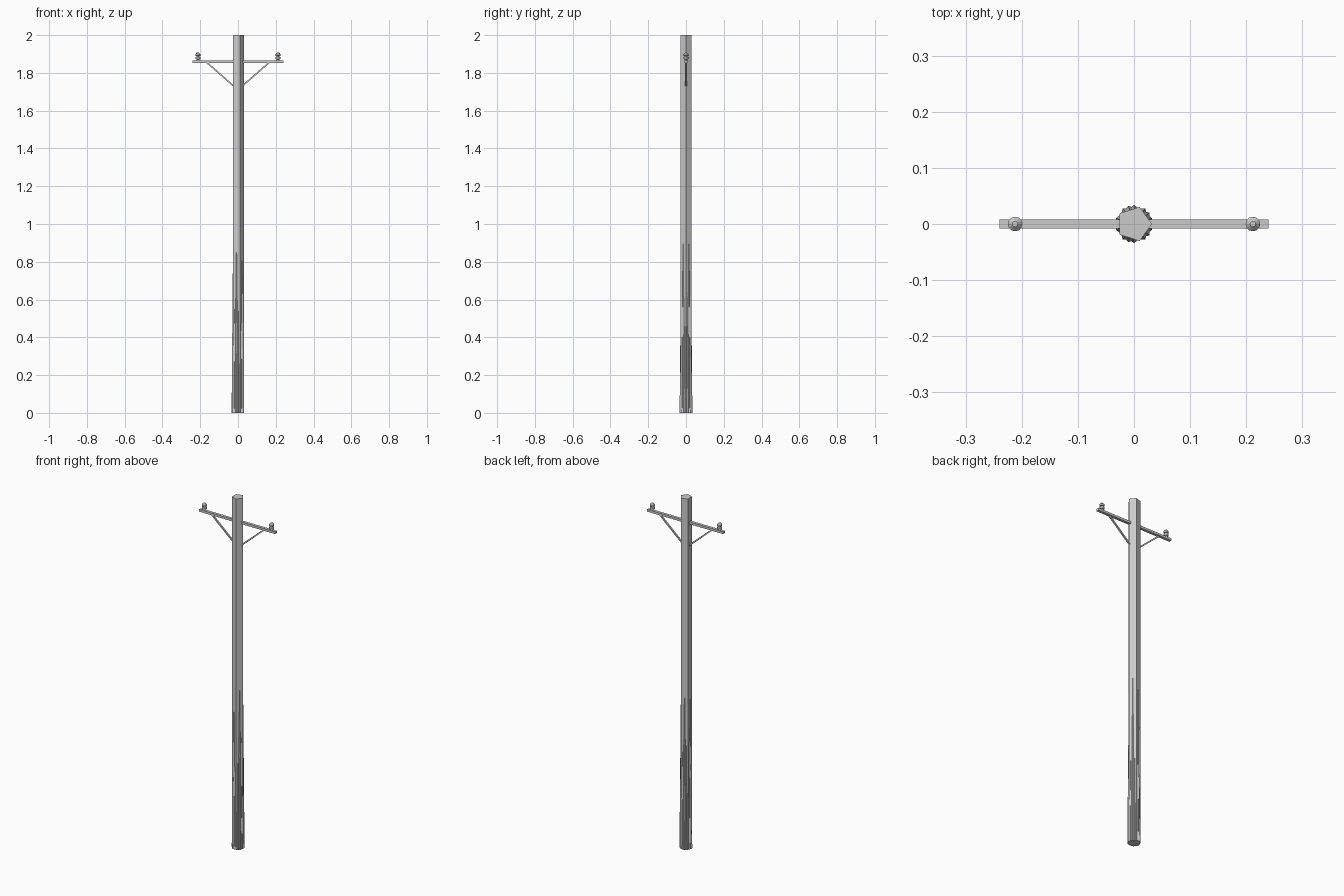
import bpy, bmesh, math
from mathutils import Vector

if "Cube" in bpy.data.objects:
    bpy.data.objects.remove(bpy.data.objects["Cube"])


def make(name, bm):
    bmesh.ops.recalc_face_normals(bm, faces=bm.faces)
    me = bpy.data.meshes.new(name)
    bm.to_mesh(me)
    bm.free()
    ob = bpy.data.objects.new(name, me)
    bpy.context.collection.objects.link(ob)
    return ob


def lathe(name, profile, sides, turn=0.0, loc=(0, 0, 0)):
    # stack of polygon rings given as (radius, z), capped at both ends
    bm = bmesh.new()
    rings = []
    for r, z in profile:
        rings.append([bm.verts.new((r * math.cos(turn + math.tau * i / sides),
                                    r * math.sin(turn + math.tau * i / sides), z))
                      for i in range(sides)])
    for a, b in zip(rings, rings[1:]):
        for i in range(sides):
            j = (i + 1) % sides
            bm.faces.new((a[i], a[j], b[j], b[i]))
    bm.faces.new(rings[0])
    bm.faces.new(rings[-1])
    ob = make(name, bm)
    ob.location = loc
    return ob


def beam(name, a, b, width, depth):
    # box running between two points, depth measured along y
    a, b = Vector(a), Vector(b)
    bm = bmesh.new()
    bmesh.ops.create_cube(bm, size=1)
    bmesh.ops.scale(bm, vec=((b - a).length, depth, width), verts=bm.verts)
    ob = make(name, bm)
    ob.location = (a + b) / 2
    d = b - a
    ob.rotation_euler = (0, -math.atan2(d.z, d.x), 0)
    return ob


# five-sided pole shaft
lathe("pole", [(0.032, 0), (0.032, 2.0)], 5)

# tapered splinters of wood that sink into the shaft higher up
for i, (turn, r, top) in enumerate([(36, 0.034, 0.95), (18, 0.034, 0.8), (54, 0.034, 0.8)]):
    lathe(f"pole_base_{i}", [(r, 0), (0.026, top)], 5, math.radians(turn))

# cross arm through the pole
beam("cross_arm", (-0.24, 0, 1.86), (0.24, 0, 1.86), 0.013, 0.016)

# diagonal braces and insulators on each side
insulator = [(0.007, 1.866), (0.007, 1.872), (0.013, 1.873), (0.013, 1.884),
             (0.007, 1.886), (0.007, 1.889), (0.013, 1.891), (0.013, 1.900),
             (0.010, 1.903), (0.005, 1.908)]
for side, s in (("left", -1), ("right", 1)):
    beam(f"brace_{side}", (s * 0.02, 0, 1.728), (s * 0.165, 0, 1.855), 0.008, 0.008)
    lathe(f"insulator_{side}", insulator, 12, loc=(s * 0.212, 0, 0))
